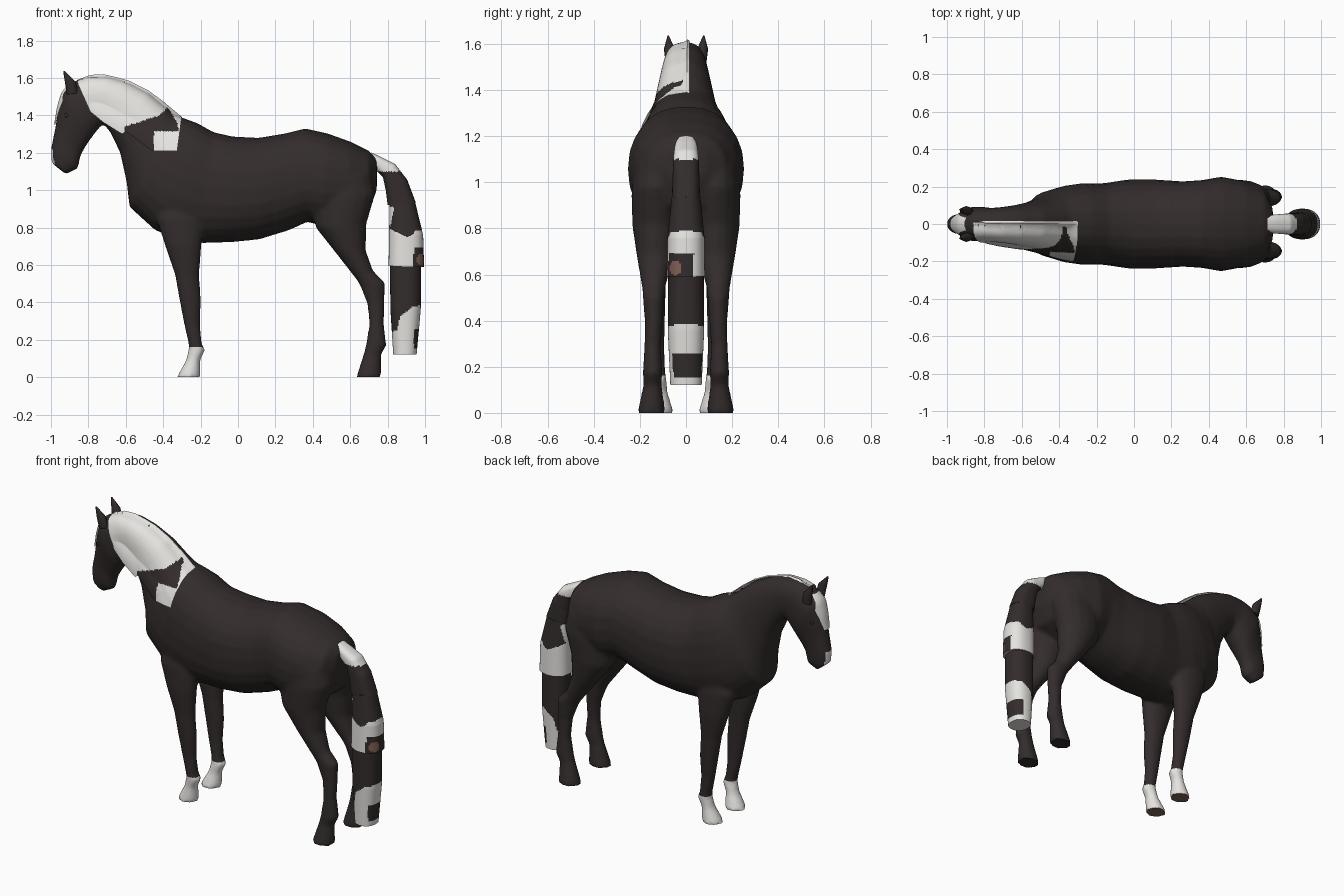
import bpy, bmesh, math
from mathutils import Vector
from mathutils.bvhtree import BVHTree

if "Cube" in bpy.data.objects:
    bpy.data.objects.remove(bpy.data.objects["Cube"])


def material(name, rgb):
    m = bpy.data.materials.new(name)
    m.diffuse_color = (*rgb, 1)
    m.use_nodes = True
    m.node_tree.nodes["Principled BSDF"].inputs["Base Color"].default_value = m.diffuse_color
    return m


MATS = [material("dark_coat", (0.033, 0.025, 0.025)),
        material("white_hair", (0.78, 0.77, 0.74)),
        material("brown_skin", (0.22, 0.12, 0.09))]
DARK, WHITE, BROWN = range(3)


def shade(ob, angle):
    bpy.ops.object.select_all(action='DESELECT')
    ob.select_set(True)
    bpy.context.view_layer.objects.active = ob
    bpy.ops.object.shade_smooth_by_angle(angle=math.radians(angle))


def finish(name, bm, rule=None, angle=45):
    """Turn a bmesh into an object, colouring its faces by a rule."""
    bmesh.ops.recalc_face_normals(bm, faces=bm.faces)
    for f in bm.faces:
        f.material_index = rule(f.calc_center_median(), f.normal) if rule else DARK
    me = bpy.data.meshes.new(name)
    bm.to_mesh(me)
    bm.free()
    for m in MATS:
        me.materials.append(m)
    ob = bpy.data.objects.new(name, me)
    bpy.context.collection.objects.link(ob)
    shade(ob, angle)
    return ob


def subdivide(stations, k):
    out = []
    for a, b in zip(stations, stations[1:]):
        out += [[p + (q - p) * i / k for p, q in zip(a, b)] for i in range(k)]
    return out + [list(stations[-1])]


def loft(name, stations, n=16, power=2.0, side=1, rule=None, k=1):
    """Skin oval rings; station = (xa, za, xb, zb, half width, y centre)."""
    bm = bmesh.new()
    rings = []
    for xa, za, xb, zb, w, y in subdivide(stations, k):
        c = Vector(((xa + xb) / 2, y * side, (za + zb) / 2))
        h = Vector(((xa - xb) / 2, 0, (za - zb) / 2))
        ring = []
        for i in range(n):
            t = 2 * math.pi * i / n
            u, v = (math.copysign(abs(s) ** (2 / power), s) for s in (math.cos(t), math.sin(t)))
            ring.append(bm.verts.new(c + h * u + Vector((0, w * v, 0))))
        rings.append(ring)
    for r, s in zip(rings, rings[1:]):
        for i in range(n):
            j = (i + 1) % n
            bm.faces.new((r[i], r[j], s[j], s[i]))
    bm.faces.new(rings[0])
    bm.faces.new(rings[-1])
    return finish(name, bm, rule)


def sheet(name, point, nu, nv, rule):
    """Grid sheet from a function of u, v in 0..1."""
    bm = bmesh.new()
    g = [[bm.verts.new(point(i / nu, j / nv)) for j in range(nv + 1)] for i in range(nu + 1)]
    for i in range(nu):
        for j in range(nv):
            bm.faces.new((g[i][j], g[i + 1][j], g[i + 1][j + 1], g[i][j + 1]))
    return finish(name, bm, rule, 60)


def lerp(pts, t):
    """Piecewise linear lookup; the first entry of each point is the key."""
    for a, b in zip(pts, pts[1:]):
        if t <= b[0]:
            f = max(0, (t - a[0]) / (b[0] - a[0]))
            return [p + (q - p) * f for p, q in zip(a[1:], b[1:])]
    return list(pts[-1][1:])


# Body, neck and head: top point, bottom point, half width
hide = [(.742, 1.17, .742, 1.0, .085), (.70, 1.21, .70, .89, .175), (.60, 1.26, .58, .82, .23),
        (.48, 1.303, .45, .81, .253), (.36, 1.33, .37, .83, .235), (.25, 1.303, .27, .785, .228),
        (.11, 1.28, .115, .737, .238), (-.03, 1.287, -.03, .722, .238),
        (-.13, 1.31, -.195, .717, .218), (-.22, 1.36, -.33, .737, .218),
        (-.29, 1.385, -.445, .787, .205), (-.34, 1.405, -.58, .91, .172),
        (-.40, 1.455, -.595, 1.04, .14), (-.48, 1.52, -.63, 1.20, .118),
        (-.60, 1.58, -.683, 1.31, .10), (-.70, 1.608, -.725, 1.36, .09),
        (-.80, 1.608, -.735, 1.342, .086), (-.87, 1.585, -.752, 1.32, .092),
        (-.933, 1.53, -.787, 1.275, .092), (-.958, 1.45, -.822, 1.222, .074),
        (-.978, 1.33, -.842, 1.183, .058), (-1.0, 1.22, -.856, 1.115, .053),
        (-.996, 1.145, -.92, 1.085, .04)]
body = loft("horse_body", [(*s, 0) for s in hide], n=24, power=2.3)

# Legs
hind = [(.46, 1.18, .63, 1.18, .05, .13), (.41, 1.08, .71, 1.08, .095, .13),
        (.39, .92, .735, .98, .107, .13),
        (.415, .80, .687, .82, .103, .13), (.51, .68, .683, .68, .081, .133),
        (.635, .52, .722, .57, .051, .14), (.652, .49, .786, .505, .047, .14),
        (.692, .39, .783, .40, .039, .14), (.702, .28, .779, .29, .036, .145),
        (.683, .17, .794, .17, .043, .145), (.673, .13, .766, .12, .039, .145),
        (.632, 0, .766, 0, .061, .15)]
fore = [(-.40, 1.0, -.24, 1.0, .04, .13), (-.435, .84, -.18, .84, .062, .138),
        (-.39, .70, -.195, .70, .062, .14), (-.338, .55, -.207, .55, .05, .137),
        (-.313, .41, -.198, .41, .044, .135), (-.288, .28, -.203, .28, .036, .13),
        (-.265, .18, -.193, .18, .038, .127), (-.263, .155, -.176, .145, .04, .125),
        (-.278, .09, -.202, .09, .04, .12), (-.328, 0, -.202, 0, .06, .112)]
parts = [loft("leg", leg, n=16, side=s) for s in (1, -1) for leg in (hind, fore)]

# Fuse body and legs into one smooth skin
bpy.ops.object.select_all(action='DESELECT')
for ob in parts + [body]:
    ob.select_set(True)
bpy.context.view_layer.objects.active = body
bpy.ops.object.join()
rm = body.modifiers.new("fuse", 'REMESH')
rm.mode, rm.voxel_size = 'VOXEL', .012
sm = body.modifiers.new("soften", 'SMOOTH')
sm.factor, sm.iterations = .5, 5
bpy.ops.object.modifier_apply(modifier="fuse")
bpy.ops.object.modifier_apply(modifier="soften")
me = body.data
low = min(v.co.z for v in me.vertices)
for v in me.vertices:  # flat soles on the ground
    v.co.z = 0 if v.co.z < low + .004 else v.co.z
if len(me.materials) < len(MATS):
    me.materials.clear()
    for m in MATS:
        me.materials.append(m)
for p in me.polygons:
    x, y, z = p.center
    if z < .158 and x < 0:  # white front feet with brown soles
        p.material_index = BROWN if z < .004 and p.normal.z < -.9 else WHITE
    else:  # white snip on the muzzle
        p.material_index = WHITE if x < -.975 and 1.13 < z < 1.22 and abs(y) < .03 else DARK
shade(body, 45)
tree = BVHTree.FromPolygons([v.co for v in me.vertices], [p.vertices for p in me.polygons])

# Ears and eyes
ear = [(-.915, 1.51, -.855, 1.52, .022, .066), (-.925, 1.575, -.868, 1.58, .024, .072),
       (-.935, 1.635, -.925, 1.637, .003, .077)]
for label, s in (("left", 1), ("right", -1)):
    loft("ear_" + label, ear, n=8, side=s)
    hit = tree.ray_cast(Vector((-.92, s, 1.40)), Vector((0, -s, 0)))[0]
    bm = bmesh.new()
    bmesh.ops.create_uvsphere(bm, u_segments=10, v_segments=6, radius=.012)
    bmesh.ops.scale(bm, vec=(1, .5, 1), verts=bm.verts)
    bmesh.ops.translate(bm, vec=hit or Vector((-.92, s * .07, 1.40)), verts=bm.verts)
    finish("eye_" + label, bm)

# Mane: hangs from the crest over the right side of the neck
# key, crest x, crest z, hem x, hem z, hem y
mane_cols = [(0, -.86, 1.59, -.855, 1.565, -.03), (.1, -.79, 1.62, -.79, 1.42, -.105),
             (.25, -.72, 1.625, -.72, 1.362, -.12), (.38, -.65, 1.61, -.62, 1.30, -.135),
             (.5, -.58, 1.59, -.60, 1.315, -.135), (.7, -.48, 1.54, -.46, 1.21, -.17),
             (.85, -.40, 1.48, -.39, 1.21, -.18), (1, -.30, 1.395, -.325, 1.21, -.185)]
patch_top = [(-.605, 1.34), (-.42, 1.40), (-.375, 1.445), (-.32, 1.35)]


def mane_point(u, v):
    xa, za, xb, zb, yb = lerp(mane_cols, u)
    if v == 0:  # lip folded over the far side of the crest
        return (xa, .016, za - .012)
    x, z = xa + (xb - xa) * v, za + (zb - za) * v
    y = .01 + (yb - .01) * math.sin(v * math.pi / 2)
    hit = tree.ray_cast(Vector((x, -1, z)), Vector((0, 1, 0)))[0]
    return (x, min(y, hit.y - .01) if hit else y, z)


def mane_rule(c, n):
    inside = -.605 < c.x < -.32 and c.z < lerp(patch_top, c.x)[0]
    return DARK if inside and not (c.x > -.45 and c.z < 1.315) else WHITE


sheet("mane", mane_point, 80, 50, mane_rule)

# Forelock lying on the forehead
def forelock_point(u, v):
    z = 1.56 - .21 * v
    y = (u - .5) * 2 * lerp([(0, .035), (.4, .058), (1, .028)], v)[0]
    hit = tree.ray_cast(Vector((-2, y, z)), Vector((1, 0, 0)))[0]
    return ((hit.x if hit else -.90) - .01, y, z)


sheet("forelock", forelock_point, 8, 10, lambda c, n: WHITE)

# Tail: three overlapping sections with painted bands and patches
def tail_top(c, n):
    return WHITE if c.z > 1.10 else DARK


def tail_middle(c, n):
    if (c - Vector((.972, -.043, .628))).length < .032:
        return BROWN
    if c.x > .94 and c.y < .035 and c.z < .69:
        return DARK
    top = lerp([(.80, .80), (.83, .785), (.91, .745), (.955, .785), (1, .79)], c.x)[0]
    strip = c.z < .91 and c.x < .812 + .2 * (c.z - .79)
    return WHITE if c.z < top or strip else DARK


def tail_end(c, n):
    if c.x > (.94 if c.y < 0 else .92) and .15 < c.z < .26:
        return DARK
    edge = lerp([(.80, .235), (.85, .25), (.865, .32), (.92, .37), (.98, .385)], c.x)[0]
    return WHITE if c.z < edge else DARK


loft("tail_top", [(.715, 1.20, .70, 1.12, .045, 0), (.76, 1.18, .735, 1.11, .05, 0),
                  (.84, 1.14, .775, 1.07, .055, 0), (.905, 1.055, .79, 1.0, .058, 0),
                  (.95, .935, .80, .92, .061, 0)], n=40, power=2.6, rule=tail_top, k=8)
loft("tail_middle", [(.945, .945, .81, .92, .063, 0), (.99, .76, .808, .76, .08, 0),
                     (.995, .59, .805, .595, .082, 0)], n=56, power=2.3, rule=tail_middle, k=30)
loft("tail_end", [(.98, .61, .812, .61, .077, 0), (.977, .36, .815, .36, .079, 0),
                  (.955, .122, .83, .122, .068, 0)], n=56, power=2.3, rule=tail_end, k=30)
